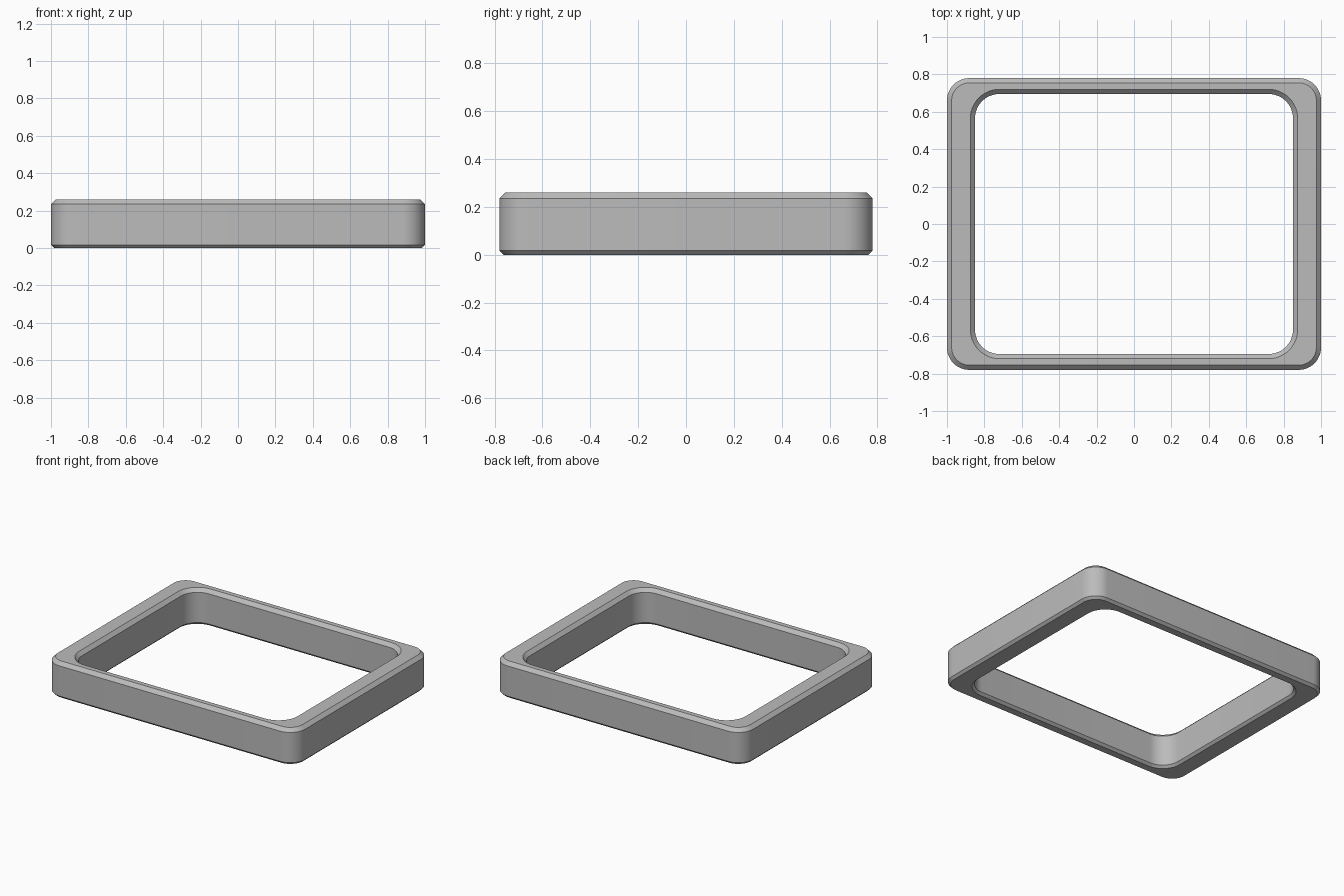
import bpy
import bmesh
from math import sin, cos, pi

cube = bpy.data.objects.get("Cube")
if cube:
    bpy.data.objects.remove(cube, do_unlink=True)

# Grey material
grey = bpy.data.materials.new("grey")
grey.use_nodes = True
colour = (0.5, 0.5, 0.5, 1)
grey.diffuse_color = colour
grey.node_tree.nodes["Principled BSDF"].inputs["Base Color"].default_value = colour

OUTER = (1.0, 0.78, 0.12)    # half width, half depth, corner radius
INNER = (0.85, 0.695, 0.13)
HEIGHT, TOP, BOTTOM = 0.26, 0.025, 0.017
SEGMENTS = 12


def rounded_loop(bm, size, offset, z):
    """Rounded rectangle of vertices, grown or shrunk by offset."""
    hx, hy, r = size
    verts = []
    for quarter, (sx, sy) in enumerate([(1, 1), (-1, 1), (-1, -1), (1, -1)]):
        for i in range(SEGMENTS + 1):
            a = (quarter + i / SEGMENTS) * pi / 2
            verts.append(bm.verts.new((sx * (hx - r) + (r + offset) * cos(a),
                                       sy * (hy - r) + (r + offset) * sin(a), z)))
    return verts


# Chamfered wall section, swept round the frame
section = [(OUTER, -BOTTOM, 0), (OUTER, 0, BOTTOM),
           (OUTER, 0, HEIGHT - TOP), (OUTER, -TOP, HEIGHT),
           (INNER, TOP, HEIGHT), (INNER, 0, HEIGHT - TOP),
           (INNER, 0, BOTTOM), (INNER, BOTTOM, 0)]
bm = bmesh.new()
loops = [rounded_loop(bm, *point) for point in section]
for k, low in enumerate(loops):
    high = loops[(k + 1) % len(loops)]
    for i in range(len(low)):
        j = (i + 1) % len(low)
        bm.faces.new((low[i], low[j], high[j], high[i]))
bmesh.ops.recalc_face_normals(bm, faces=bm.faces)

mesh = bpy.data.meshes.new("frame")
bm.to_mesh(mesh)
bm.free()
mesh.materials.append(grey)
frame = bpy.data.objects.new("frame", mesh)
bpy.context.collection.objects.link(frame)

# Smooth corners, crisp chamfers
bpy.ops.object.select_all(action="DESELECT")
frame.select_set(True)
bpy.context.view_layer.objects.active = frame
bpy.ops.object.shade_smooth_by_angle(angle=pi / 6)
